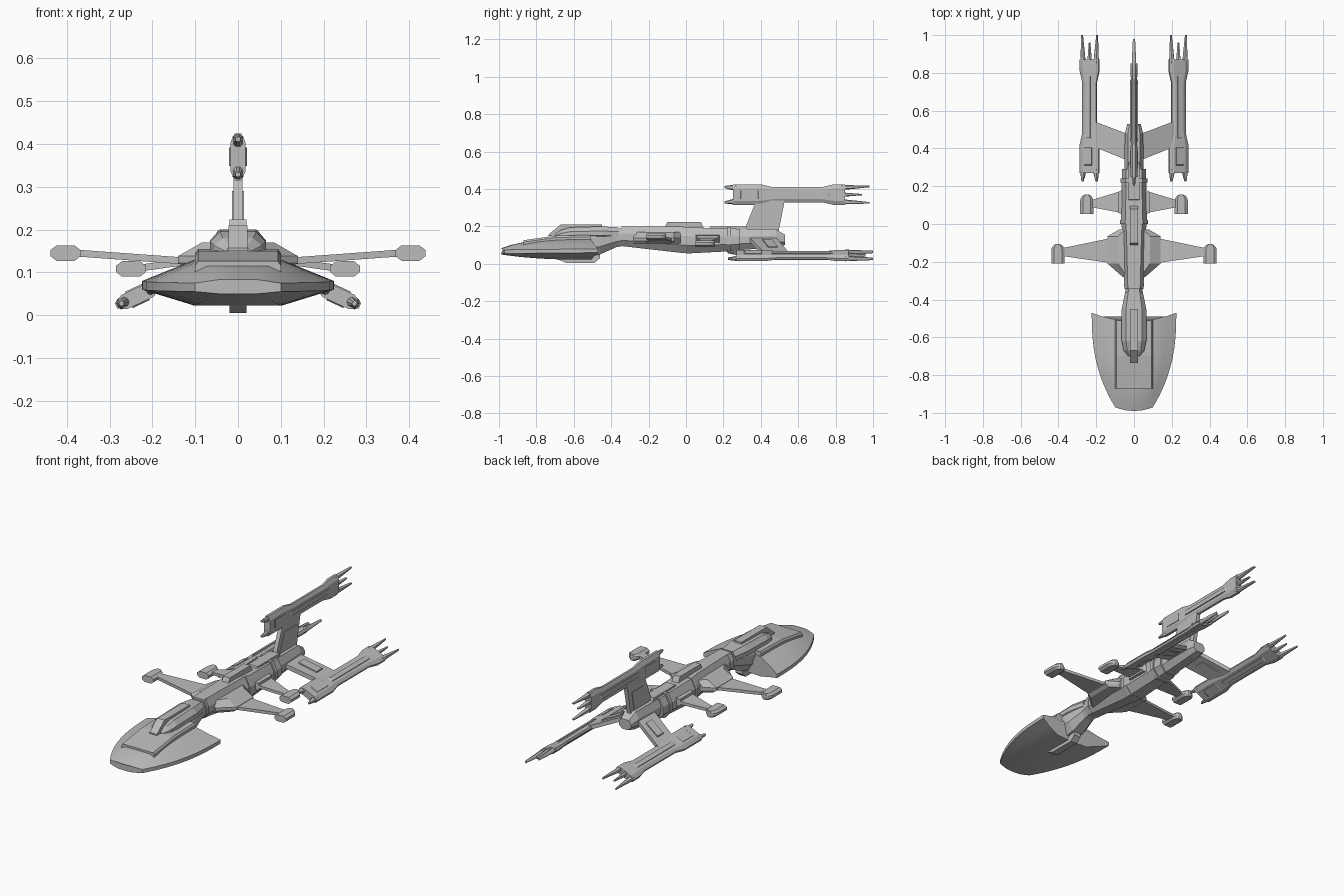
import bpy, bmesh, math
from mathutils import Matrix

cube = bpy.data.objects.get("Cube")
if cube:
    bpy.data.objects.remove(cube)

tone = (0.5, 0.5, 0.5, 1)
grey = bpy.data.materials.new("hull grey")
grey.use_nodes = True
grey.diffuse_color = tone
grey.node_tree.nodes["Principled BSDF"].inputs["Base Color"].default_value = tone


def loft(name, rings, matrix=None, mirror=False, smooth=False):
    """Skin a list of equal closed rings and cap both ends."""
    bm = bmesh.new()
    rows = [[bm.verts.new(point) for point in ring] for ring in rings]
    for row, following in zip(rows, rows[1:]):
        for i in range(len(row)):
            bm.faces.new((row[i - 1], row[i], following[i], following[i - 1]))
    bm.faces.new(rows[0])
    bm.faces.new(rows[-1])
    bmesh.ops.recalc_face_normals(bm, faces=bm.faces)
    if matrix:
        bm.transform(matrix)
    mesh = bpy.data.meshes.new(name)
    bm.to_mesh(mesh)
    bm.free()
    mesh.materials.append(grey)
    ob = bpy.data.objects.new(name, mesh)
    bpy.context.collection.objects.link(ob)
    if mirror:
        ob.modifiers.new("Mirror", 'MIRROR')
    if smooth:
        bpy.ops.object.select_all(action='DESELECT')
        ob.select_set(True)
        bpy.context.view_layer.objects.active = ob
        bpy.ops.object.shade_smooth_by_angle(angle=math.radians(25))


def symmetric(y, right):
    """Close a right-hand outline with its mirror image."""
    left = [(-x, z) for x, z in reversed(right)]
    return [(x, y, z) for x, z in right + left]


def hull(y, width, floor, roof):
    """Eight-sided fuselage section between floor and roof heights."""
    tall = roof - floor
    return symmetric(y, [(width / 2, floor), (width, floor + tall * 0.3),
                         (width, floor + tall * 0.65), (width * 0.65, roof)])


def chamfered(y, width, thick, cx=0, cz=0):
    """Flat octagon facing along y, given by half sizes."""
    ring = symmetric(y, [(width * 0.6, -thick), (width, -thick * 0.4),
                         (width, thick * 0.4), (width * 0.6, thick)])
    return [(x + cx, y, z + cz) for x, y, z in ring]


def block(name, half, front, back, base, top, slope=0, matrix=None):
    """Centred box whose ends lean inward toward the top."""
    rings = []
    for z, inset in ((base, 0), (top, slope)):
        near, far = front + inset, back - inset
        rings.append([(-half, near, z), (half, near, z), (half, far, z), (-half, far, z)])
    loft(name, rings, matrix)


def strut(name, root, tip, thick):
    """Mirrored flat arm; root and tip are (x, front, back, height)."""
    rings = []
    for x, front, back, z in (root, tip):
        low, high = z - thick / 2, z + thick / 2
        rings.append([(x, front, low), (x, back, low), (x, back, high), (x, front, high)])
    loft(name, rings, mirror=True)


def pod(name, x, front, z):
    """Mirrored pod, flat in front and rounded behind."""
    rings = [chamfered(front, 0.035, 0.018, x, z)]
    for step in range(5):
        angle = math.radians(step * 18)
        rings.append(chamfered(front + 0.07 + math.sin(angle) * 0.035,
                               math.cos(angle) * 0.035, 0.018, x, z))
    loft(name, rings, mirror=True)


# Shield-shaped forward hull: blunt nose, thin rim, concave rear
def shield(t):
    swell = 1 - (1 - t) ** 2.5
    rise = 1 - (1 - t) ** 4
    width, rim, bow = 0.1 + swell * 0.124, 0.055 + t * 0.005, 0.02 + t * 0.025
    ring = []
    for edge, centre, order in ((rim + 0.02, 0.083 + rise * 0.047, 1),
                                (rim, 0.05 - swell * 0.028, -1)):
        for f in (-order, -order * 0.75, -order * 0.45, 0, order * 0.45, order * 0.75, order):
            inward = min(1, (1 - abs(f)) / 0.55)
            ring.append((f * width, t / 2 - 0.97 - bow * (1 - f * f),
                         edge + (centre - edge) * inward))
    return ring


loft("forward_hull", [shield(step / 8) for step in range(9)], smooth=True)

# Raised deck, bridge housing, ridge and underslung sensor pod
loft("forward_deck", [symmetric(y, [(0.1, 0.09), (0.1, roof - 0.01), (0.093, roof)])
                      for y, roof in ((-0.87, 0.126), (-0.7, 0.15), (-0.51, 0.155))])
loft("bridge_housing", [hull(y, width, 0.13, roof) for y, width, roof in (
    (-0.7, 0.03, 0.16), (-0.67, 0.055, 0.18), (-0.62, 0.065, 0.195),
    (-0.45, 0.065, 0.2), (-0.36, 0.047, 0.195))])
loft("bridge_ridge", [symmetric(y, [(0.022, 0.15), (0.022, roof)])
                      for y, roof in ((-0.735, 0.157), (-0.67, 0.21), (-0.45, 0.21))])
loft("sensor_pod", [symmetric(y, [(0.02, keel), (0.02, 0.05)])
                    for y, keel in ((-0.7, 0.03), (-0.64, 0.005), (-0.49, 0.005), (-0.46, 0.03))])

# Neck, fuselage and tail block
loft("neck", [hull(y, width, floor, 0.19) for y, width, floor in (
    (-0.58, 0.068, 0.03), (-0.46, 0.062, 0.05), (-0.37, 0.046, 0.09), (-0.31, 0.045, 0.1))])
loft("fuselage", [hull(y, width, floor, roof) for y, width, floor, roof in (
    (-0.345, 0.05, 0.095, 0.2), (-0.04, 0.062, 0.06, 0.2),
    (0.02, 0.07, 0.056, 0.195), (0.29, 0.063, 0.07, 0.187))])
loft("tail_block", [hull(y, width, floor, roof) for y, width, floor, roof in (
    (0.24, 0.052, 0.07, 0.185), (0.48, 0.048, 0.088, 0.185), (0.53, 0.036, 0.1, 0.155))])

# Collars around the fuselage joints
for y, width, floor in ((-0.33, 0.054, 0.092), (0, 0.073, 0.055), (0.22, 0.071, 0.06)):
    loft("collar", [hull(y + depth, width, floor, 0.198) for depth in (0, 0.02)])

block("dorsal_box", 0.02, -0.12, 0.1, 0.18, 0.224, slope=0.02)
block("tail_roof", 0.028, 0.12, 0.33, 0.18, 0.2, slope=0.01)

# Hexagonal shoulders that carry the forward arms
shoulder = [(0.06, -0.28), (0.14, -0.21), (0.14, -0.065), (0.08, -0.03)]
shoulder += [(-x, y) for x, y in reversed(shoulder)]
loft("shoulders", [[(x * size, y, z) for x, y in shoulder]
                   for z, size in ((0.108, 0.85), (0.122, 1), (0.138, 1), (0.17, 0.6))])

# Arms and pods
strut("forward_arms", (0.1, -0.21, -0.07, 0.125), (0.39, -0.168, -0.13, 0.146), 0.016)
pod("forward_pods", 0.403, -0.21, 0.145)
strut("rear_arms", (0.05, 0.055, 0.18, 0.135), (0.23, 0.09, 0.125, 0.11), 0.016)
pod("rear_pods", 0.25, 0.052, 0.108)
strut("rear_arm_roots", (0.04, 0.04, 0.19, 0.135), (0.085, 0.06, 0.17, 0.132), 0.04)

# Swept lower pylons with raised panels
strut("lower_pylons", (0.03, 0.335, 0.475, 0.135), (0.215, 0.41, 0.545, 0.055), 0.024)
strut("pylon_panels", (0.08, 0.41, 0.46, 0.114), (0.17, 0.44, 0.49, 0.075), 0.036)


def prong(name, x, width, base, tip, matrix):
    """Tapering spike on a nacelle end."""
    loft(name, [chamfered(base + (tip - base) * t, width * (1 - t * 0.7),
                          0.013 - t * 0.007, x * (1 + t * 0.15)) for t in (0, 0.5, 1)], matrix)


# Nacelle modelled lying flat: slim shaft, flared ends, forked tips
def nacelle(name, matrix):
    rings = []
    for y in (0.27, 0.34, 0.42, 0.48, 0.75, 0.81, 0.87):
        flare = 0 if 0.45 < y < 0.78 else 1
        rings.append(chamfered(y, 0.041 + flare * 0.014, 0.014 + flare * 0.004))
    loft(name + "_body", rings, matrix, smooth=True)
    prong(name + "_rear_tine", 0, 0.012, 0.85, 0.96, matrix)
    for side in (-1, 1):
        prong(name + "_front_prong", side * 0.036, 0.018, 0.29, 0.225, matrix)
        prong(name + "_rear_prong", side * 0.038, 0.014, 0.85, 1, matrix)
        block(name + "_rail", 0.012, 0.44, 0.8, side * 0.01, side * 0.02, 0.02, matrix)
        block(name + "_cowl", 0.022, 0.3, 0.42, side * 0.01, side * 0.021, 0.015, matrix)


for name, x, y, z, tilt in (("left_nacelle", 0.235, 0, 0.045, 25),
                            ("right_nacelle", -0.235, 0, 0.045, -25),
                            ("dorsal_nacelle", 0, -0.02, 0.37, 90)):
    nacelle(name, Matrix.Translation((x, y, z)) @ Matrix.Rotation(math.radians(tilt), 4, 'Y'))

# Swept dorsal pylon with a thicker lower panel
for name, half, inset, top in (("dorsal_pylon", 0.011, 0, 0.35),
                               ("dorsal_pylon_panel", 0.014, 0.03, 0.29)):
    rings = []
    for z in (0.17, top):
        front, back = 0.24 + z * 0.4 + inset, 0.46 + z * 0.2 - inset
        rings.append([(-half, front, z), (half, front, z), (half, back, z), (-half, back, z)])
    loft(name, rings)
